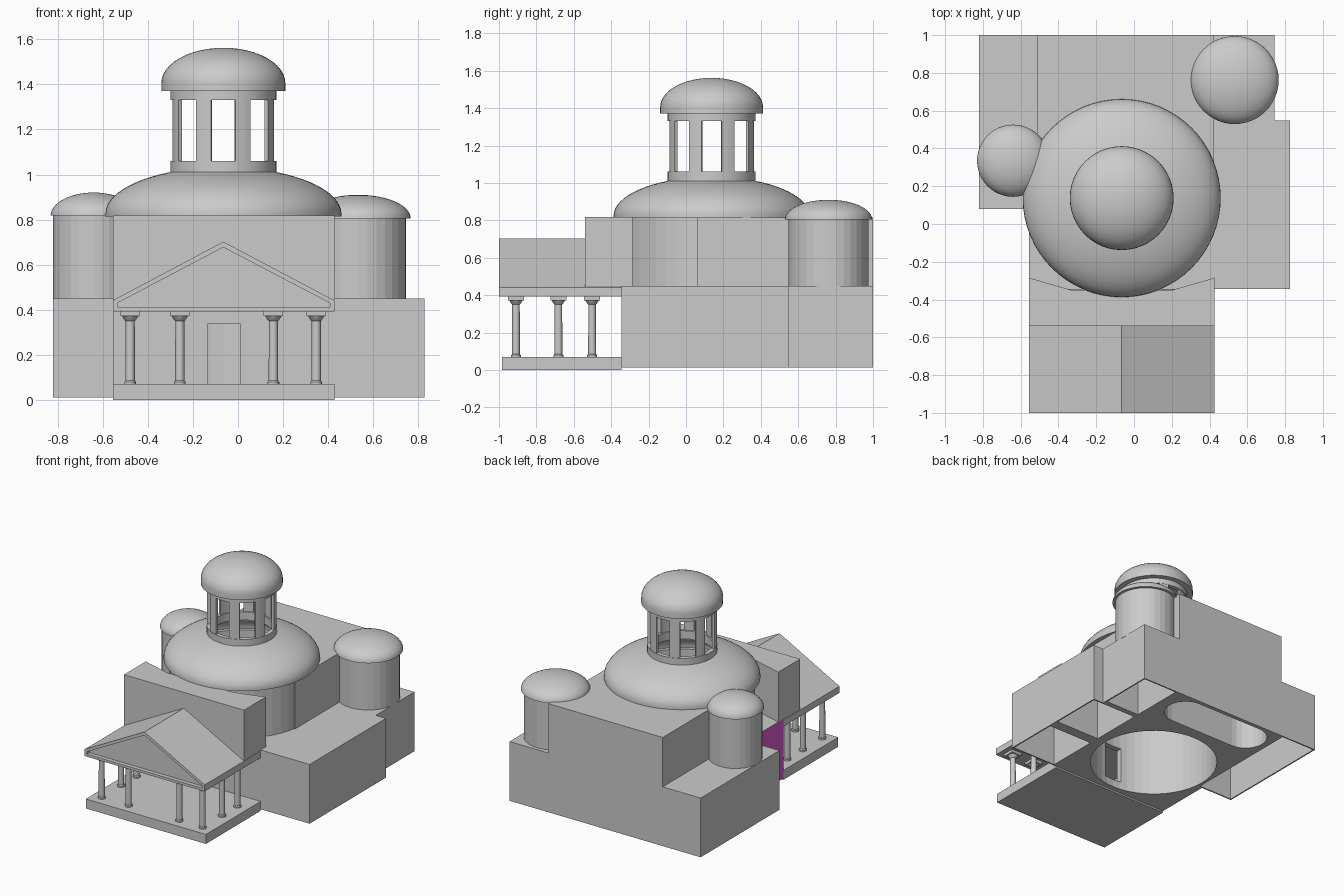
import bpy, bmesh, math

if "Cube" in bpy.data.objects:
    bpy.data.objects.remove(bpy.data.objects["Cube"])

CX, CY = -0.065, 0.137          # axis of the rotunda
X0, X1 = -0.555, 0.427          # portico sides


def material(name, rgb):
    m = bpy.data.materials.new(name)
    m.diffuse_color = (*rgb, 1)
    m.use_nodes = True
    m.node_tree.nodes["Principled BSDF"].inputs["Base Color"].default_value = m.diffuse_color
    return m


STONE = material("grey stone", (0.6, 0.6, 0.6))
PURPLE = material("purple wall", (0.72, 0.11, 0.66))


def finish(name, bm, smooth=False):
    bmesh.ops.recalc_face_normals(bm, faces=bm.faces)
    me = bpy.data.meshes.new(name)
    bm.to_mesh(me)
    bm.free()
    me.materials.append(STONE)
    ob = bpy.data.objects.new(name, me)
    bpy.context.collection.objects.link(ob)
    if smooth:
        bpy.ops.object.select_all(action='DESELECT')
        ob.select_set(True)
        bpy.context.view_layer.objects.active = ob
        bpy.ops.object.shade_smooth_by_angle(angle=math.radians(35))
    return ob


def prism(name, outline, a, b, axis='z'):
    """Extrude a 2D outline from a to b, along z (outline x,y) or y (outline x,z)."""
    bm = bmesh.new()
    at = (lambda p, h: (p[0], p[1], h)) if axis == 'z' else (lambda p, h: (p[0], h, p[1]))
    lo = [bm.verts.new(at(p, a)) for p in outline]
    hi = [bm.verts.new(at(p, b)) for p in outline]
    bm.faces.new(lo)
    bm.faces.new(hi)
    n = len(outline)
    for i in range(n):
        j = (i + 1) % n
        bm.faces.new((lo[i], lo[j], hi[j], hi[i]))
    return finish(name, bm)


def box(name, xa, xb, ya, yb, za, zb):
    return prism(name, [(xa, ya), (xb, ya), (xb, yb), (xa, yb)], za, zb)


def lathe(name, profile, x, y, n=32, loop=False, smooth=False):
    """Turn (radius, z) points around a vertical axis."""
    bm = bmesh.new()
    rings = []
    for r, z in profile:
        if r < 1e-6:
            rings.append([bm.verts.new((x, y, z))] * n)
        else:
            rings.append([bm.verts.new((x + r * math.cos(2 * math.pi * k / n),
                                        y + r * math.sin(2 * math.pi * k / n), z))
                          for k in range(n)])
    pairs = list(zip(rings, rings[1:])) + ([(rings[-1], rings[0])] if loop else [])
    for p, q in pairs:
        for k in range(n):
            j = (k + 1) % n
            vs = list(dict.fromkeys((p[k], p[j], q[j], q[k])))
            if len(vs) > 2:
                bm.faces.new(vs)
    return finish(name, bm, smooth)


def arc(x, y, r, a0, a1, n):
    return [(x + r * math.cos(math.radians(a0 + (a1 - a0) * k / n)),
             y + r * math.sin(math.radians(a0 + (a1 - a0) * k / n))) for k in range(n + 1)]


def ellipse(R, z, H, end=90, n=12):
    return [(R * math.cos(math.radians(end * k / n)),
             z + H * math.sin(math.radians(end * k / n))) for k in range(n + 1)]


def cut(ob, cutters):
    """Apply boolean differences to an object."""
    for c in cutters:
        m = ob.modifiers.new("cut", 'BOOLEAN')
        m.operation, m.solver, m.object = 'DIFFERENCE', 'EXACT', c
    dg = bpy.context.evaluated_depsgraph_get()
    me = bpy.data.meshes.new_from_object(ob.evaluated_get(dg))
    ob.modifiers.clear()
    ob.data = me


# Low wings and raised rear hall
wings = prism("low_wings", [(-0.82, 0.08), (X0, 0.08), (X0, -0.345), (0.827, -0.345),
                            (0.827, 0.548), (0.743, 0.548), (0.743, 1), (-0.82, 1)], 0.012, 0.45)
hall = box("rear_hall", -0.51, 0.424, 0.06, 1, 0.45, 0.815)

# Rooms open from below: round room, oval room, side rooms and the doorway
rotunda = prism("room_cutter", arc(CX, CY, 0.444, 0, 352.5, 47), -0.1, 0.9)
oval = prism("oval_cutter", arc(0.215, 0.82, 0.15, -90, 90, 12)
             + arc(-0.335, 0.82, 0.15, 90, 270, 12), -0.1, 0.79)
sides = [box("side_cutter", *b, -0.1, 0.44) for b in (
    (-0.81, -0.53, 0.09, 0.99), (0.45, 0.817, -0.335, 0.06),
    (0.45, 0.817, 0.14, 0.538), (0.45, 0.733, 0.58, 0.99))]
door = box("door_cutter", -0.133, 0.009, -0.5, -0.2, 0.07, 0.34)
cut(wings, [rotunda, oval, door] + sides)
cut(hall, [rotunda, oval])

# Purple stretch of the left wall, picked by direction and place
wings.data.materials.append(PURPLE)
for f in wings.data.polygons:
    if f.normal.x < -0.9 and abs(f.center.x - X0) < 0.005 and f.center.y < 0.08:
        f.material_index = len(wings.data.materials) - 1

# Tall facade behind the portico, its rear angled in to the drum
prism("facade_block", [(X0, -0.54), (X1, -0.54), (X1, -0.285), (0.2, -0.35),
                       (-0.33, -0.35), (X0, -0.285)], 0.445, 0.819)

# Rotunda drum and large dome
lathe("rotunda_drum", [(0.444, 0.44), (0.488, 0.44), (0.488, 0.813), (0.444, 0.813)],
      CX, CY, 48, loop=True)
lathe("main_dome", [(0.524, 0.813)] + ellipse(0.524, 0.825, 0.208, 63.4)
      + ellipse(0.47, 0.813, 0.2, 63.4)[::-1], CX, CY, 64, loop=True, smooth=True)

# Lantern: base ring, eight posts, top ring and cap dome
for name, za, zb in (("lantern_base", 1.0, 1.06), ("lantern_top_ring", 1.33, 1.375)):
    lathe(name, [(0.205, za), (0.235, za), (0.235, zb), (0.205, zb)],
          CX, CY, 48, loop=True, smooth=True)
for k in range(8):
    a = 22.5 + 45 * k
    prism("lantern_post", arc(CX, CY, 0.232, a - 9, a + 9, 4)
          + arc(CX, CY, 0.214, a + 9, a - 9, 4), 1.06, 1.33)
lathe("lantern_dome", [(0, 1.37), (0.275, 1.37)] + ellipse(0.275, 1.405, 0.157),
      CX, CY, 48, smooth=True)

# Two round corner towers with shallow domes
for side, x, y, r, R, z, top in (("left", -0.64, 0.335, 0.18, 0.191, 0.818, 0.92),
                                 ("right", 0.533, 0.762, 0.213, 0.233, 0.805, 0.91)):
    lathe(side + "_tower", [(0, 0.445), (r, 0.445), (r, z), (0, z)], x, y, 32)
    lathe(side + "_tower_dome", [(0, z)] + ellipse(R, z, top - z), x, y, 48, smooth=True)

# Portico floor and gabled roof with recessed pediment
box("portico_floor", X0, X1, -0.985, -0.345, 0, 0.07)
roof = prism("portico_roof", [(X0, 0.393), (X1, 0.393), (X1, 0.442), (CX, 0.702),
                              (X0, 0.442)], -1, -0.345, 'y')
recess = prism("pediment_cutter", [(X0 + 0.02, 0.412), (X1 - 0.02, 0.412), (X1 - 0.02, 0.43),
                                   (CX, 0.677), (X0 + 0.02, 0.43)], -1.1, -0.97, 'y')
cut(roof, [recess])

# Columns: four in front, two more along each side
spots = [(x, -0.909) for x in (-0.478, -0.258, 0.157, 0.347)]
spots += [(x, y) for x in (-0.478, 0.347) for y in (-0.682, -0.502)]
for x, y in spots:
    lathe("column", [(0, 0.07), (0.026, 0.07), (0.026, 0.08), (0.021, 0.086), (0.02, 0.35),
                     (0.025, 0.354), (0.036, 0.372), (0, 0.372)], x, y, 16, smooth=True)
    box("column_cap", x - 0.043, x + 0.043, y - 0.043, y + 0.043, 0.372, 0.393)

# Remove the cutters
for c in [rotunda, oval, door, recess] + sides:
    bpy.data.objects.remove(c, do_unlink=True)
